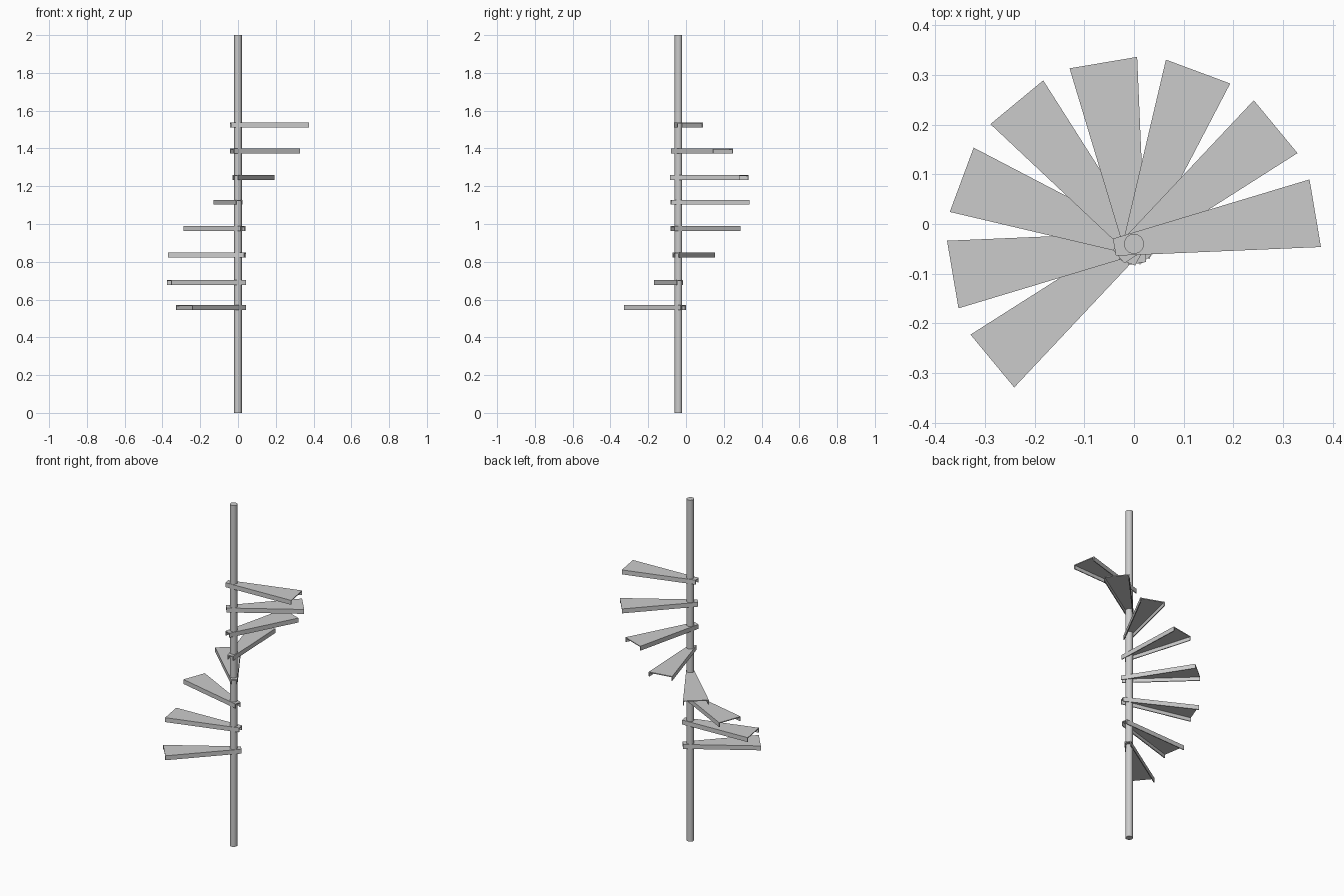
import bpy, math

if "Cube" in bpy.data.objects:
    bpy.data.objects.remove(bpy.data.objects["Cube"])

CX, CY = 0.0, -0.04          # pole axis
HEIGHT = 0.026               # tread channel depth
T = 0.005                    # sheet thickness


def tread(name, angle, z_mid):
    """Tapered channel: flat top with a folded-down flange on each long side."""
    top, bot = z_mid + HEIGHT / 2, z_mid - HEIGHT / 2

    def profile(half):
        return [(-half, top), (half, top), (half, bot), (half - T, bot),
                (half - T, top - T), (-half + T, top - T), (-half + T, bot), (-half, bot)]

    c, s = math.cos(angle), math.sin(angle)
    verts = []
    for u, half in ((-0.04, 0.0175), (0.37, 0.069)):
        for v, z in profile(half):
            verts.append((CX + u * c - v * s, CY + u * s + v * c, z))
    faces = [(i, i + 8, (i + 1) % 8 + 8, (i + 1) % 8) for i in range(8)]
    # end faces: plate plus two flanges
    for o in (0, 8):
        for f in ((0, 1, 4, 5), (1, 2, 3, 4), (0, 5, 6, 7)):
            f = tuple(i + o for i in f)
            faces.append(f if o == 0 else f[::-1])
    mesh = bpy.data.meshes.new(name)
    mesh.from_pydata(verts, [], [f[::-1] for f in faces])
    bpy.context.collection.objects.link(bpy.data.objects.new(name, mesh))
    # consistent outward normals
    import bmesh
    bm = bmesh.new()
    bm.from_mesh(mesh)
    bmesh.ops.recalc_face_normals(bm, faces=bm.faces)
    bm.to_mesh(mesh)
    bm.free()


# central pole
bpy.ops.mesh.primitive_cylinder_add(vertices=32, radius=0.02, depth=2, location=(CX, CY, 1))
pole = bpy.context.object
pole.name = "central_pole"
bpy.ops.object.shade_smooth_by_angle(angle=math.radians(30))

# treads winding up, 30 degrees apart
levels = [0.557, 0.69, 0.835, 0.977, 1.115, 1.247, 1.387, 1.525]
for i, z in enumerate(levels):
    tread(f"tread_{i + 1}", math.radians(219.6 - 30 * i), z)
